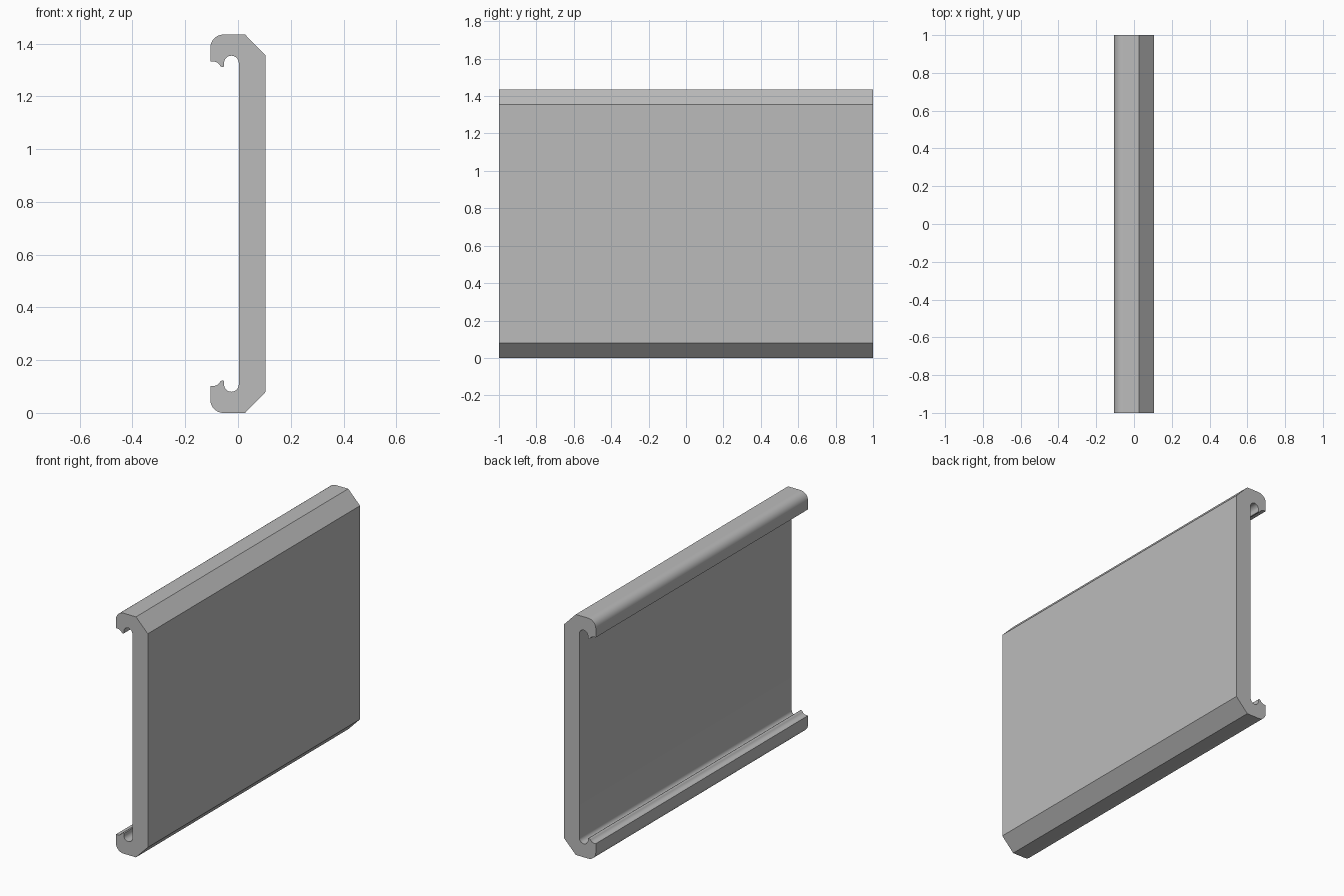
import bpy, bmesh
from math import cos, sin, pi, radians

if "Cube" in bpy.data.objects:
    bpy.data.objects.remove(bpy.data.objects["Cube"])

HEIGHT, HALF_LENGTH, HALF_WIDTH = 1.434, 1.0, 0.105


def arc(cx, cz, r, start, end, steps):
    angles = [radians(start + (end - start) * i / steps) for i in range(steps + 1)]
    return [(cx + r * cos(a), cz + r * sin(a)) for a in angles]


# Lower half of the section: chamfer, rounded hook, lip and groove
corner = 0.05
lower = [(HALF_WIDTH, 0.08), (0.027, 0)]
lower += arc(-HALF_WIDTH + corner, corner, corner, 270, 180, 12)
lower += [(-HALF_WIDTH, 0.102)]
lower += arc(-0.094, 0.132, 0.03, 270, 335, 6)
lower += arc(-0.059, 0.117, 0.006, 120, 0, 4)
lower += arc(-0.025, 0.108, 0.028, 180, 360, 16)

# Upper half mirrors the lower half
section = lower + [(x, HEIGHT - z) for x, z in reversed(lower)]

# Extrude the section along the length
bm = bmesh.new()
face = bm.faces.new([bm.verts.new((x, -HALF_LENGTH, z)) for x, z in section])
result = bmesh.ops.extrude_face_region(bm, geom=[face], use_keep_orig=True)
ends = [v for v in result["geom"] if isinstance(v, bmesh.types.BMVert)]
bmesh.ops.translate(bm, verts=ends, vec=(0, 2 * HALF_LENGTH, 0))
bmesh.ops.recalc_face_normals(bm, faces=bm.faces)
mesh = bpy.data.meshes.new("channel_panel")
bm.to_mesh(mesh)
bm.free()

panel = bpy.data.objects.new("channel_panel", mesh)
bpy.context.collection.objects.link(panel)

# Plain grey material
grey = bpy.data.materials.new("plain_grey")
grey.use_nodes = True
colour = (0.5, 0.5, 0.5, 1)
grey.diffuse_color = colour
grey.node_tree.nodes["Principled BSDF"].inputs["Base Color"].default_value = colour
mesh.materials.append(grey)

# Smooth the curves, keep the corners sharp
bpy.ops.object.select_all(action="DESELECT")
panel.select_set(True)
bpy.context.view_layer.objects.active = panel
bpy.ops.object.shade_smooth_by_angle(angle=radians(30))
